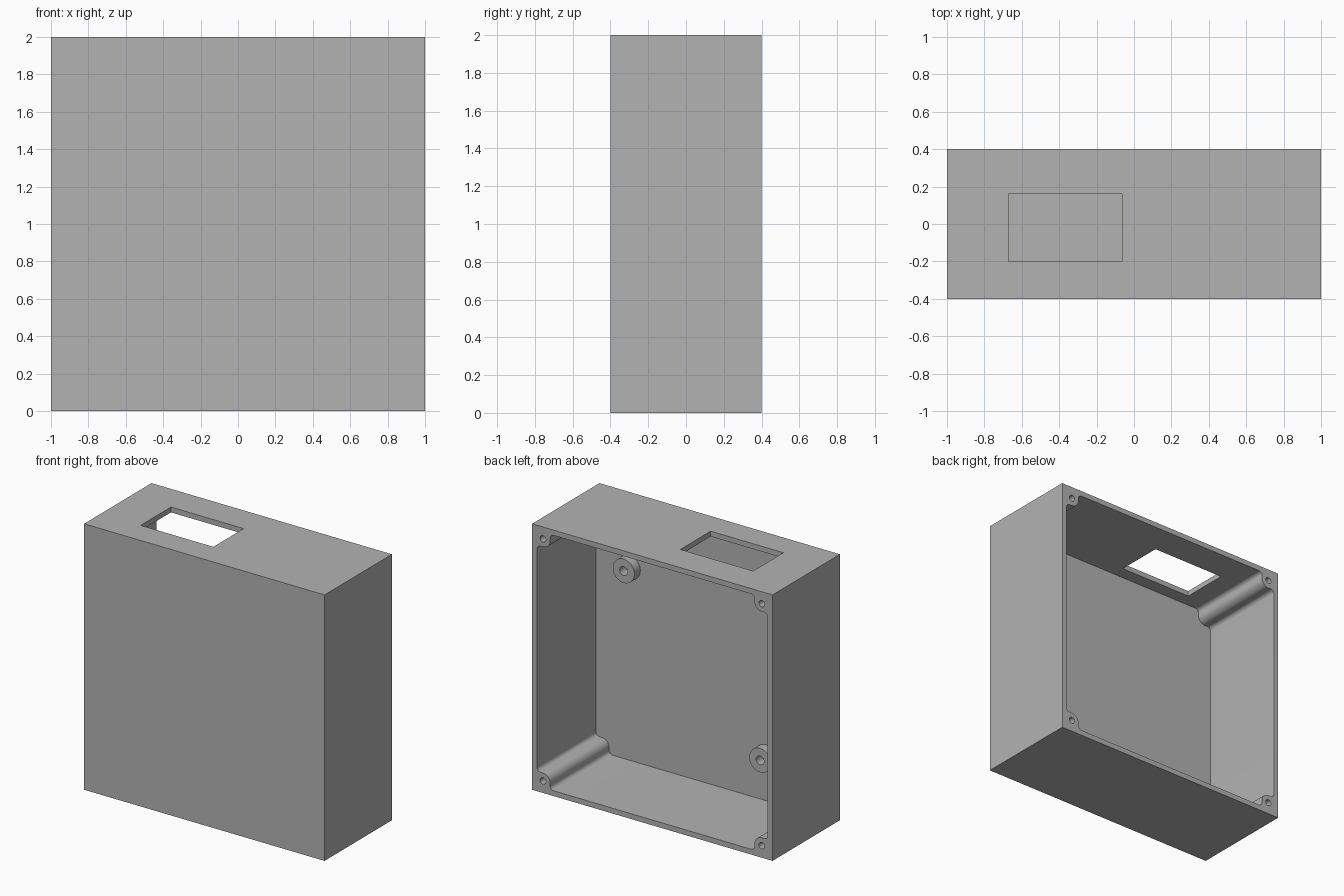
import bpy, bmesh
from math import cos, sin, radians
from mathutils import Matrix, Vector

if "Cube" in bpy.data.objects:
    bpy.data.objects.remove(bpy.data.objects["Cube"])

WALL, FLOOR_Y, BACK_Y = 0.04, -0.30, 0.40
SCREW, POST_R, FILLET = 0.09, 0.06, 0.03

grey = bpy.data.materials.new("plain grey")
grey.use_nodes = True
grey.diffuse_color = (0.45, 0.45, 0.45, 1)
grey.node_tree.nodes["Principled BSDF"].inputs["Base Color"].default_value = grey.diffuse_color


def make(name, bm):
    bmesh.ops.recalc_face_normals(bm, faces=bm.faces)
    mesh = bpy.data.meshes.new(name)
    bm.to_mesh(mesh)
    bm.free()
    mesh.materials.append(grey)
    obj = bpy.data.objects.new(name, mesh)
    bpy.context.collection.objects.link(obj)
    return obj


def box(name, lo, hi):
    lo, hi = Vector(lo), Vector(hi)
    bm = bmesh.new()
    bmesh.ops.create_cube(bm, size=1)
    bmesh.ops.scale(bm, vec=hi - lo, verts=bm.verts)
    bmesh.ops.translate(bm, vec=(lo + hi) / 2, verts=bm.verts)
    return make(name, bm)


def rod(name, x, z, radius, y0, y1):
    """Cylinder running along y."""
    bm = bmesh.new()
    turn = Matrix.Translation((x, (y0 + y1) / 2, z)) @ Matrix.Rotation(radians(90), 4, 'X')
    bmesh.ops.create_cone(bm, cap_ends=True, segments=40, radius1=radius,
                          radius2=radius, depth=y1 - y0, matrix=turn)
    return make(name, bm)


def activate(obj):
    bpy.ops.object.select_all(action='DESELECT')
    obj.select_set(True)
    bpy.context.view_layer.objects.active = obj


def cut(target, cutter):
    cutter.hide_render = True
    mod = target.modifiers.new("cut", 'BOOLEAN')
    mod.operation, mod.solver, mod.object = 'DIFFERENCE', 'EXACT', cutter
    activate(target)
    bpy.ops.object.modifier_apply(modifier=mod.name)
    bpy.data.objects.remove(cutter)


def arc(cu, cv, r, a0, a1, steps=10):
    angles = [radians(a0 + (a1 - a0) * i / steps) for i in range(steps + 1)]
    return [(cu + r * cos(a), cv + r * sin(a)) for a in angles]


def cavity():
    """Inner outline with a filleted screw post in each corner."""
    near, far = WALL + FILLET, SCREW + POST_R + FILLET
    corner = (arc(near, far, FILLET, 180, 270) + arc(SCREW, SCREW, POST_R, 90, 0)
              + arc(far, near, FILLET, 180, 270))
    bm = bmesh.new()
    ring = []
    for sx, sz in ((1, 1), (-1, 1), (-1, -1), (1, -1)):
        for u, v in corner[::sx * sz]:
            ring.append(bm.verts.new((sx * (1 - u), FLOOR_Y, 1 + sz * (1 - v))))
    face = bm.faces.new(ring)
    new = bmesh.ops.extrude_face_region(bm, geom=[face])["geom"]
    moved = [g for g in new if isinstance(g, bmesh.types.BMVert)]
    bmesh.ops.translate(bm, vec=(0, BACK_Y - FLOOR_Y + 0.1, 0), verts=moved)
    return make("cavity_cutter", bm)


# Enclosure shell, open at the back
shell = box("enclosure_shell", (-1, -0.4, 0), (1, BACK_Y, 2))
cut(shell, cavity())

# Rectangular opening in the top wall
cut(shell, box("window_cutter", (-0.67, -0.2, 1.9), (-0.065, 0.16, 2.1)))

# Screw holes in the corner posts
for sx in (-1, 1):
    for sz in (-1, 1):
        cut(shell, rod("screw_cutter", sx * (1 - SCREW), 1 + sz * (1 - SCREW),
                       0.024, 0.0, BACK_Y + 0.1))

# Mounting bosses on the inner face
parts = [shell]
for name, x, z in (("upper_boss", 0.68, 1.49), ("lower_boss", -0.455, 0.37)):
    boss = rod(name, x, z, 0.09, FLOOR_Y, FLOOR_Y + 0.07)
    cut(boss, rod("boss_cutter", x, z, 0.033, FLOOR_Y - 0.1, 0))
    parts.append(boss)

for part in parts:
    activate(part)
    bpy.ops.object.shade_smooth_by_angle(angle=radians(30))
